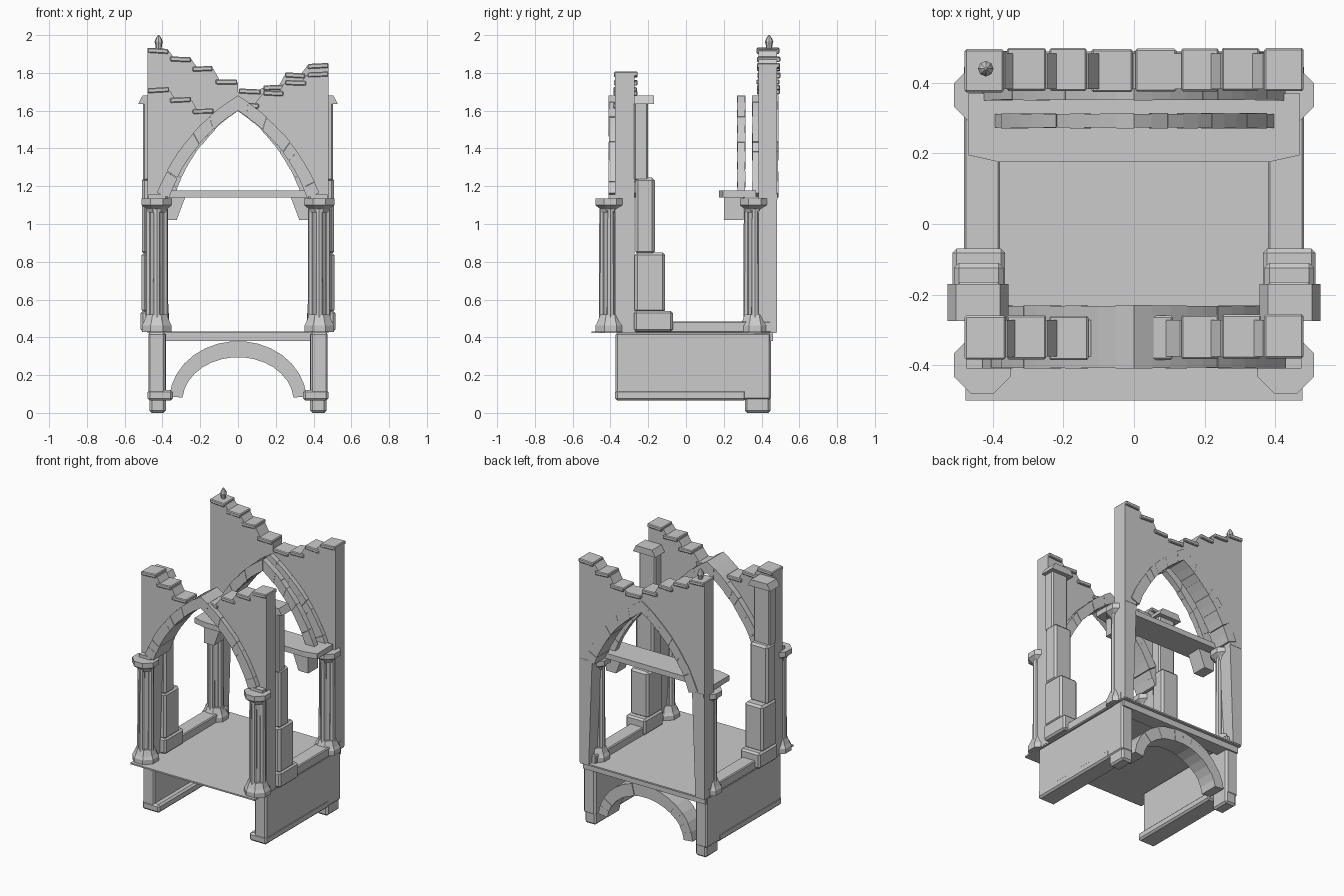
import bpy, bmesh, math, random
from mathutils import Vector

if "Cube" in bpy.data.objects:
    bpy.data.objects.remove(bpy.data.objects["Cube"])
random.seed(4)


def finish(name, bm, bevel=0.0):
    bmesh.ops.recalc_face_normals(bm, faces=bm.faces)
    me = bpy.data.meshes.new(name)
    bm.to_mesh(me)
    bm.free()
    ob = bpy.data.objects.new(name, me)
    bpy.context.collection.objects.link(ob)
    if bevel:
        m = ob.modifiers.new("bevel", 'BEVEL')
        m.width, m.segments = bevel, 1
    return ob


def add_prism(bm, pts, y0, y1):
    """Extrude an x-z outline from y0 to y1."""
    f = bm.faces.new([bm.verts.new((x, y0, z)) for x, z in pts])
    r = bmesh.ops.extrude_face_region(bm, geom=[f])
    for v in r['geom']:
        if isinstance(v, bmesh.types.BMVert):
            v.co.y = y1


def box(name, x0, x1, y0, y1, z0, z1, bevel=0.0):
    bm = bmesh.new()
    add_prism(bm, [(x0, z0), (x1, z0), (x1, z1), (x0, z1)], y0, y1)
    return finish(name, bm, bevel)


def lathe(bm, cx, cy, profile, n, turn=0.0):
    """Stack rings of (radius, z) and close both ends."""
    rings = []
    for r, z in profile:
        rings.append([bm.verts.new((cx + r * math.cos(turn + 2 * math.pi * i / n),
                                    cy + r * math.sin(turn + 2 * math.pi * i / n), z)) for i in range(n)])
    for a, b in zip(rings, rings[1:]):
        for i in range(n):
            j = (i + 1) % n
            bm.faces.new((a[i], a[j], b[j], b[i]))
    bm.faces.new(rings[0])
    bm.faces.new(rings[-1])


def bow(a, b, sag, t):
    """Point on a bowed line from a to b, bulging outward."""
    a, b = Vector(a), Vector(b)
    d = (b - a).normalized()
    return a.lerp(b, t) + Vector((d.y, -d.x)) * 4 * sag * t * (1 - t)


def inner(t):
    return bow((0.365, 1.14), (0, 1.60), 0.05, t)


def outer(t):
    return bow((0.43, 1.165), (0, 1.68), 0.055, t)


def mid(t):
    return inner(t).lerp(outer(t), 0.6)


def pointed_arch(name, y0, y1, k=1.0, n=11):
    bm = bmesh.new()
    for s in (-1, 1):
        for i in range(n):
            a, b = i / n, (i + 1) / n
            j = random.uniform(-0.003, 0.003)
            pts = [inner(a), outer(a), outer(b), inner(b)]
            add_prism(bm, [(s * p.x * k, p.y + j) for p in pts], y0 + abs(j), y1 - abs(j))
    return finish(name, bm)


def ruined_half(name, s, caps, y0, y1):
    """Half gable: jamb, half arch opening and broken stepped top with coping stones."""
    end = caps[-1][1]
    pts = [(0.48, 0.43)]
    for i, (xo, xi, z) in enumerate(caps):
        pts += [(xo - (0.03 if i else 0), z - 0.015), (xi, z - 0.015)]
    curve = [(p.x, p.y) for p in (mid(i / 20) for i in range(21)) if p.x >= end - 1e-4]
    pts += curve[::-1] + [(0.385, 1.14), (0.41, 0.43)]
    bm = bmesh.new()
    add_prism(bm, [(s * x, z) for x, z in pts], y0, y1)
    finish(name + "_wall", bm)
    bm = bmesh.new()
    for xo, xi, z in caps:
        if xo - xi < 0.05:
            continue
        j, k = random.uniform(-.006, .006), random.uniform(-.004, .004)
        add_prism(bm, [(s * x, zz) for x, zz in ((xo, z - .026 + k), (xi + .004, z - .026 - k),
                                                 (xi + .004, z - k), (xo, z + k))],
                  y0 - 0.008 + j / 2, y1 + 0.014 + j / 2)
    finish(name + "_coping", bm, 0.005)


# Ruined gables, front and back
F, B = (-0.375, -0.272), (0.383, 0.483)
ruined_half("front_left", -1, [(.48, .36, 1.722), (.36, .245, 1.67), (.24, .125, 1.61), (.12, .10, 1.59)], *F)
ruined_half("front_right", 1, [(.48, .365, 1.805), (.36, .245, 1.76), (.24, .13, 1.705), (.11, .04, 1.64)], *F)
ruined_half("back_left", -1, [(.48, .365, 1.93), (.36, .245, 1.885), (.24, .13, 1.835), (.12, 0, 1.765)], *B)
ruined_half("back_right", 1, [(.48, .365, 1.85), (.355, .245, 1.80), (.24, .13, 1.735), (.12, 0, 1.715)], *B)
pointed_arch("front_arch", -0.41, -0.23)
pointed_arch("back_arch", 0.35, 0.49)
pointed_arch("inner_rib", 0.27, 0.315, 0.93)

# Finial on the tallest corner
bm = bmesh.new()
lathe(bm, -0.42, 0.44, [(.014, 1.92), (.018, 1.95), (.022, 1.965), (.014, 1.985), (.003, 2.0)], 8)
finish("finial", bm)

# Clustered columns with octagonal bases and capitals
for s in (-1, 1):
    for cy, nm in ((-0.40, "front"), (0.365, "back")):
        cx, t = s * 0.43, math.pi / 8
        bm = bmesh.new()
        r8 = 1.07
        lathe(bm, cx, cy, [(.08 * r8, .428), (.08 * r8, .462), (.07 * r8, .48), (.055 * r8, .52)], 8, t)
        lathe(bm, cx, cy, [(.052, 1.06), (.06, 1.08), (.081 * r8, 1.10), (.081 * r8, 1.135)], 8, t)
        lathe(bm, cx, cy, [(.04, .5), (.04, 1.08)], 8, t)
        for i in range(4):
            a = i * math.pi / 2
            lathe(bm, cx + .039 * math.cos(a), cy + .039 * math.sin(a), [(.022, .5), (.02, 1.08)], 8)
        finish(nm + "_column", bm)
        # impost block carrying the arch
        y = cy + (0.0 if cy < 0 else 0.07)
        box(nm + "_impost", cx - .045, cx + .045, y - .01, y + .05, 1.13, 1.155)

# Shelf across the back with tapered corbels
bm = bmesh.new()
vs = [bm.verts.new((x, y, 1.14)) for x, y in
      ((-.38, .175), (.38, .175), (.47, .195), (.47, .37), (-.47, .37), (-.47, .195))]
r = bmesh.ops.extrude_face_region(bm, geom=[bm.faces.new(vs)])
for v in r['geom']:
    if isinstance(v, bmesh.types.BMVert):
        v.co.z = 1.177
finish("shelf", bm)
for s in (-1, 1):
    bm = bmesh.new()
    add_prism(bm, [(s * .40, 1.02), (s * .325, 1.02), (s * .28, 1.14), (s * .40, 1.14)], 0.2, 0.305)
    finish("corbel", bm)

# Side buttresses, stepped and capped, standing on curbs
for s in (-1, 1):
    def side(name, x0, x1, *r):
        lo, hi = sorted((s * x0, s * x1))
        return box(name, lo, hi, *r)
    side("curb", .38, .482, -.27, .45, .425, .485, .006)
    side("buttress_foot", .365, .515, -.275, -.07, .43, .54, .012)
    side("buttress_lower", .37, .51, -.272, -.11, .53, .85, .014)
    side("buttress_middle", .372, .508, -.268, -.165, .84, 1.245, .014)
    side("buttress_upper", .378, .502, -.275, -.20, 1.23, 1.65, .008)
    # cap with sloping shoulders
    bm = bmesh.new()
    add_prism(bm, [(s * .355, 1.635), (s * .528, 1.635), (s * .505, 1.68), (s * .38, 1.68)], -.275, -.17)
    finish("buttress_cap", bm)
    # lower walls
    side("base_wall", .385, .475, -.372, .45, .07, .425, .01)
    side("base_plinth", .345, .478, -.375, .32, .065, .122, .012)
    side("back_post", .382, .468, .312, .447, 0, .43, .012)

# Floor and rear beam
box("floor_deck", -.478, .478, -.50, .48, .422, .432)
box("rear_beam", -.47, .47, .36, .46, .38, .43)

# Low rounded arch under the back edge
bm = bmesh.new()
n = 15
for i in range(n):
    quad = []
    for k, (a, b) in ((i, (.295, .235)), (i, (.365, .32)), (i + 1, (.365, .32)), (i + 1, (.295, .235))):
        t = math.radians(5 + 170 * k / n)
        quad.append((a * math.cos(t), .06 + b * math.sin(t)))
    j = random.uniform(0, .006)
    add_prism(bm, quad, .315 + j, .445 - j)
finish("under_arch", bm)
